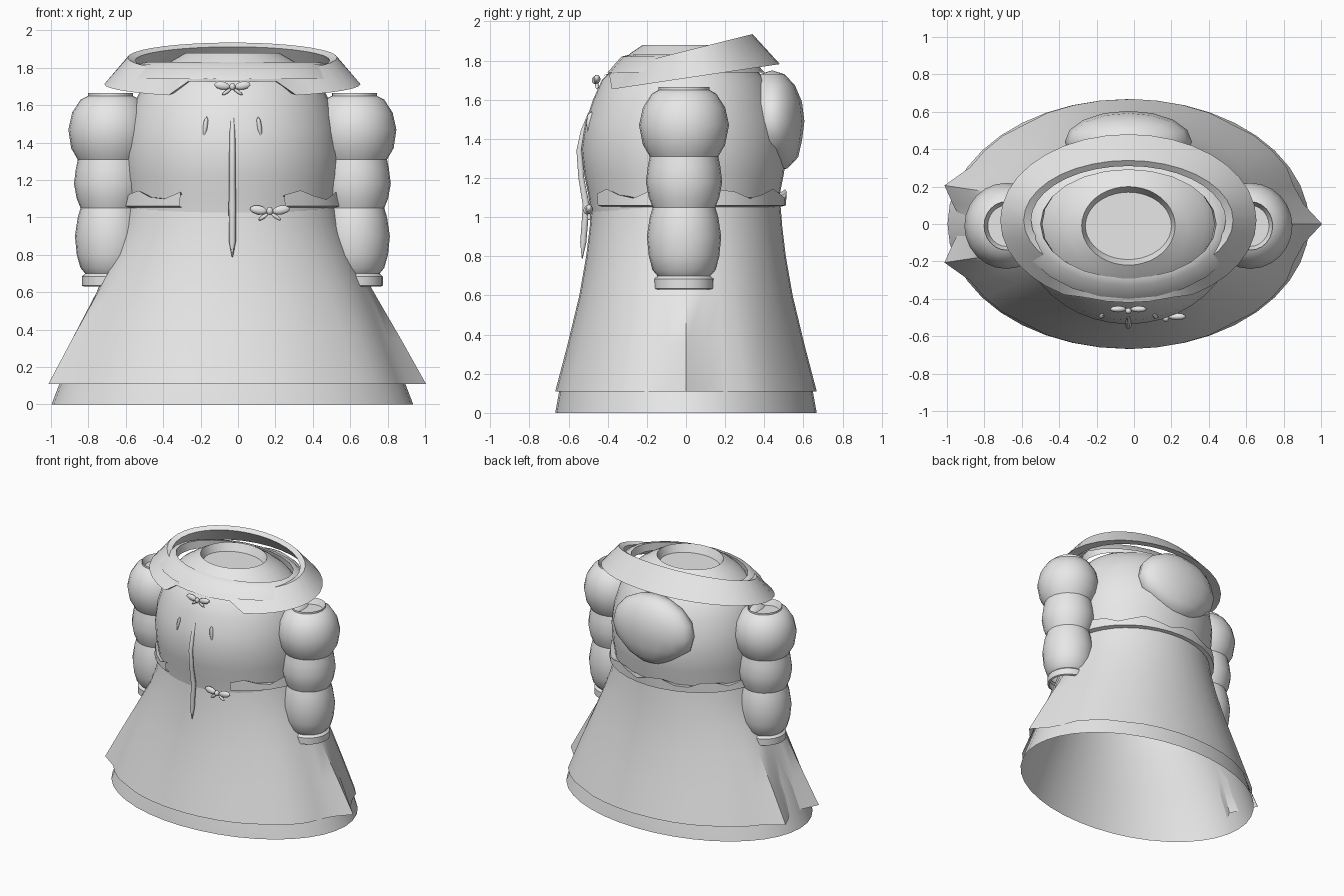
import bpy, bmesh, math
from mathutils import Vector

if "Cube" in bpy.data.objects:
    bpy.data.objects.remove(bpy.data.objects["Cube"])

CX = -0.03  # garment centre line

cloth = bpy.data.materials.new("light_grey_cloth")
cloth.use_nodes = True
grey = (0.8, 0.8, 0.8, 1)
cloth.diffuse_color = grey
cloth.node_tree.nodes["Principled BSDF"].inputs["Base Color"].default_value = grey


def finish(name, bm, angle=35):
    mesh = bpy.data.meshes.new(name)
    bm.to_mesh(mesh)
    bm.free()
    mesh.materials.append(cloth)
    obj = bpy.data.objects.new(name, mesh)
    bpy.context.collection.objects.link(obj)
    bpy.ops.object.select_all(action='DESELECT')
    obj.select_set(True)
    bpy.context.view_layer.objects.active = obj
    bpy.ops.object.shade_smooth_by_angle(angle=math.radians(angle))
    return obj


def lathe(name, rings, segs=32, centre=(CX, 0), arc=(0, 360), shape=None, cap=False):
    """Stack elliptical rings (z, rx, ry); shape(ring, k, point) may move points."""
    bm = bmesh.new()
    full = arc[1] - arc[0] == 360
    count = segs if full else segs + 1
    rows = []
    for r, (z, rx, ry) in enumerate(rings):
        row = []
        for k in range(count):
            a = math.radians(arc[0] + (arc[1] - arc[0]) * k / segs)
            p = Vector((centre[0] + rx * math.cos(a), centre[1] + ry * math.sin(a), z))
            row.append(bm.verts.new(shape(r, k, p) if shape else p))
        rows.append(row)
    for low, high in zip(rows, rows[1:]):
        for k in range(segs):
            n = (k + 1) % count
            bm.faces.new((low[k], low[n], high[n], high[k]))
    if cap:
        bm.faces.new(rows[-1])
    bmesh.ops.recalc_face_normals(bm, faces=bm.faces)
    return finish(name, bm)


def ball(name, loc, size, segs=16, tilt=0):
    bm = bmesh.new()
    bmesh.ops.create_uvsphere(bm, u_segments=segs, v_segments=segs // 2, radius=1)
    obj = finish(name, bm, 50)
    obj.location, obj.scale = loc, size
    obj.rotation_euler.y = math.radians(tilt)
    return obj


# Body with sunken neck opening
lathe("bodice", [(1.02, .56, .475), (1.12, .56, .49), (1.22, .575, .51), (1.35, .58, .525),
                 (1.48, .565, .505), (1.6, .53, .465), (1.7, .48, .42), (1.78, .41, .34),
                 (1.84, .32, .27), (1.88, .25, .21), (1.82, .23, .18)],
      40, (CX, -.01), cap=True)

# Underskirt
lathe("underskirt", [(0, .967, .668), (.11, .925, .648), (.35, .83, .59), (.6, .7, .53),
                     (.8, .62, .495), (1.04, .555, .475)], 40)


# Overskirt, pointed on the left side and notched on the right side
def slit(r, k, p):
    pull = (1, .6, .25)[r] if r < 3 else 0
    if k == 0:
        p.x += .085 * pull
    elif k == 20:
        p.x += .065 * pull
    elif k in (18, 22):
        p.x -= .08 * pull
    elif k % 4 == 2:
        p.x += .02 * pull * (1 if p.x < 0 else -1)
    return p


lathe("overskirt", [(.11, .95, .668), (.35, .85, .605), (.6, .735, .545), (.8, .645, .51),
                    (.95, .59, .492), (1.06, .562, .483)], 40, shape=slit)


# Belt folded around the waist, open at the front
def fold(r, k, p):
    if r == 2:
        p.z += .025 * math.sin(k * 1.7)
    return p


lathe("belt", [(1.05, .56, .47), (1.06, .6, .51), (1.12, .59, .515), (1.1, .55, .47)],
      30, arc=(-62, 242), shape=fold)


# Tilted collar with a notch at the front
def tilt(r, k, p):
    slope = (.15, .15, .25, .25, .15)[r]
    p.z += slope * p.y
    if r in (0, 1, 4) and p.y < 0 and abs(p.x - CX) < .27:
        p.z += .08
        p.y += .02
    return p


lathe("collar", [(1.72, .6, .41), (1.71, .685, .46), (1.85, .56, .32), (1.835, .52, .29),
                 (1.72, .6, .41)], 36, (CX, .02), shape=tilt)
lathe("inner_collar", [(1.74, .59, .4), (1.82, .51, .33), (1.83, .47, .29), (1.77, .46, .31)],
      24, (CX, 0))

# Hood hanging on the back
hood = ball("hood", (CX, .44, 1.49), (.34, .165, .26), 16)
for v in hood.data.vertices:
    if v.co.z < -.5:
        v.co.x *= .85
        v.co.y += .1

# Puffed sleeves with cuffs
sleeve = [(.68, .14, .14), (.63, .14, .14), (.635, .152, .152), (.685, .152, .152),
          (.7, .135, .135), (.73, .16, .16), (.8, .18, .18), (.9, .19, .19), (1.0, .175, .175),
          (1.05, .16, .16), (1.1, .18, .18), (1.18, .195, .195), (1.26, .185, .185),
          (1.31, .175, .175), (1.37, .21, .21), (1.47, .225, .23), (1.56, .205, .21),
          (1.63, .16, .165), (1.65, .12, .13), (1.665, .12, .13), (1.62, .1, .11)]
for side, s in (("right", -1), ("left", 1)):
    x = CX + s * .652
    lathe(side + "_sleeve", sleeve, 24, (x, -.01), cap=True)
    # Shoulder gather joining sleeve to body
    ball(side + "_armhole", (CX + s * .56, -.01, 1.49), (.09, .2, .16), 10)
    # Small chest tuck
    ball(side + "_chest_tuck", (CX + s * .145, -.485, 1.48), (.015, .025, .06), 8, s * -8)

# Cord hanging down the front
points = [(-.49, 1.53, .012), (-.525, 1.44, .015), (-.545, 1.34, .017), (-.535, 1.2, .017),
          (-.51, 1.06, .02), (-.525, .87, .018), (-.53, .79, .003)]
curve = bpy.data.curves.new("cord_path", 'CURVE')
curve.dimensions = '3D'
curve.bevel_depth = 1
curve.bevel_resolution = 1
curve.use_fill_caps = True
path = curve.splines.new('POLY')
path.points.add(len(points) - 1)
for point, (y, z, radius) in zip(path.points, points):
    point.co = (CX, y, z, 1)
    point.radius = radius
curve.materials.append(cloth)
bpy.context.collection.objects.link(bpy.data.objects.new("front_cord", curve))


# Bows: two loops, a knot and two tails
def bow(name, x, y, z, w):
    ball(name + "_knot", (x, y - .01, z), (w * .17, w * .17, w * .2), 10)
    for s in (-1, 1):
        ball(name + "_loop", (x + s * w * .55, y, z + .005), (w * .45, w * .18, w * .22), 10, s * -10)
        ball(name + "_tail", (x + s * w * .3, y, z - w * .28), (w * .3, w * .1, w * .1), 8, s * 35)


bow("collar_bow", CX, -.455, 1.7, .1)
bow("belt_bow", .17, -.495, 1.035, .11)
